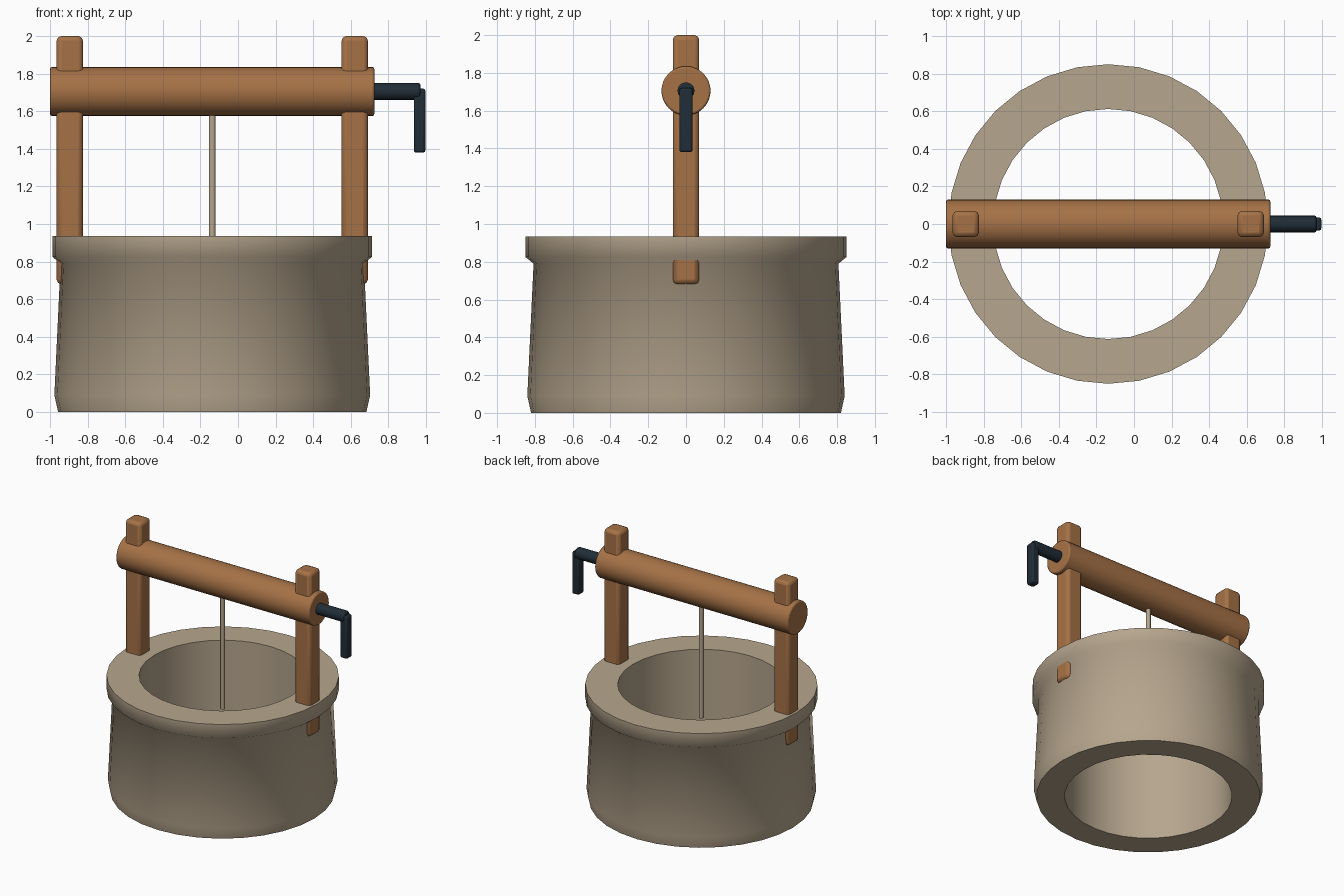
import bpy
import bmesh
import math
from mathutils import Matrix

cube = bpy.data.objects.get("Cube")
if cube:
    bpy.data.objects.remove(cube, do_unlink=True)

WELL_X = -0.137
AXLE_Z = 1.705


def material(name, rgb):
    mat = bpy.data.materials.new(name)
    mat.use_nodes = True
    colour = (*rgb, 1)
    mat.diffuse_color = colour
    bsdf = next(n for n in mat.node_tree.nodes if n.type == "BSDF_PRINCIPLED")
    bsdf.inputs["Base Color"].default_value = colour
    bsdf.inputs["Roughness"].default_value = 0.8
    return mat


stone = material("stone", (0.47, 0.38, 0.27))
wood = material("wood", (0.38, 0.168, 0.062))
iron = material("dark iron", (0.015, 0.026, 0.038))


def finish(bm, name, mat, bevel=0, segments=2, angle=40):
    """Turn a bmesh into a named, bevelled and smooth shaded object."""
    bmesh.ops.recalc_face_normals(bm, faces=bm.faces)
    mesh = bpy.data.meshes.new(name)
    bm.to_mesh(mesh)
    bm.free()
    mesh.materials.append(mat)
    obj = bpy.data.objects.new(name, mesh)
    bpy.context.collection.objects.link(obj)
    if bevel:
        mod = obj.modifiers.new("soft edges", "BEVEL")
        mod.width = bevel
        mod.segments = segments
        mod.limit_method = "ANGLE"
        mod.angle_limit = math.radians(40)
    bpy.ops.object.select_all(action="DESELECT")
    obj.select_set(True)
    bpy.context.view_layer.objects.active = obj
    bpy.ops.object.shade_smooth_by_angle(angle=math.radians(angle))
    return obj


def rod(name, mat, radius, start, end, axis, offset, sides, bevel=0):
    """Cylinder from start to end along x or z."""
    bm = bmesh.new()
    bmesh.ops.create_cone(bm, cap_ends=True, segments=sides, radius1=radius,
                          radius2=radius, depth=end - start)
    mid = (start + end) / 2
    if axis == "X":
        move = Matrix.Translation((mid, 0, offset)) @ Matrix.Rotation(math.pi / 2, 4, "Y")
    else:
        move = Matrix.Translation((offset, 0, mid))
    bm.transform(move)
    return finish(bm, name, mat, bevel)


# Stone ring: closed wall profile spun round the well's axis
profile = [(0.612, 0), (0.82, 0), (0.84, 0.09), (0.807, 0.79),
           (0.85, 0.825), (0.85, 0.935), (0.612, 0.935)]
bm = bmesh.new()
verts = [bm.verts.new((WELL_X, -r, z)) for r, z in profile]
edges = [bm.edges.new((v, verts[(i + 1) % len(verts)])) for i, v in enumerate(verts)]
bmesh.ops.spin(bm, geom=verts + edges, cent=(WELL_X, 0, 0), axis=(0, 0, 1),
               angle=math.tau, steps=32)
bmesh.ops.remove_doubles(bm, verts=bm.verts, dist=0.001)
finish(bm, "stone_wall", stone, angle=60)

# Two posts let into the wall
for side, sign in (("left", 1), ("right", -1)):
    bm = bmesh.new()
    bmesh.ops.create_cube(bm, size=1)
    bm.transform(Matrix.Translation((WELL_X + sign * 0.758, 0, 1.34))
                 @ Matrix.Diagonal((0.14, 0.14, 1.32, 1)))
    finish(bm, side + "_post", wood, bevel=0.025)

# Roller, rope and crank
rod("roller", wood, 0.13, -1.0, 0.725, "X", AXLE_Z, 32, bevel=0.01)
rod("rope", stone, 0.018, 0.67, 1.65, "Z", WELL_X, 12)
rod("crank_arm", iron, 0.045, 0.70, 0.97, "X", AXLE_Z, 16, bevel=0.01)

# Crank grip: slim bar hanging from the arm
bm = bmesh.new()
bmesh.ops.create_cube(bm, size=1)
bm.transform(Matrix.Translation((0.966, 0, 1.55))
             @ Matrix.Diagonal((0.062, 0.07, 0.34, 1)))
finish(bm, "crank_grip", iron, bevel=0.012)
